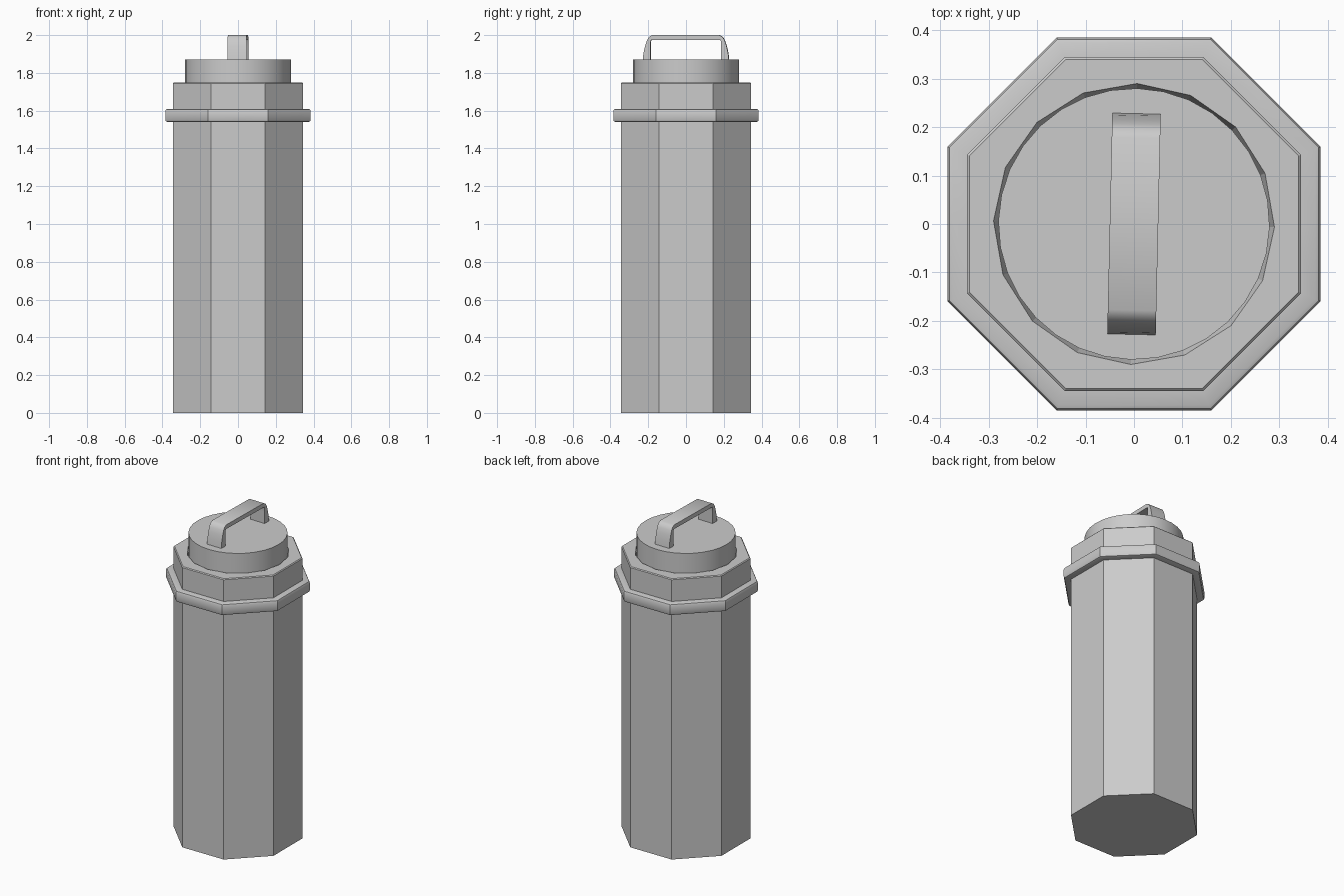
import bpy, bmesh, math
from math import cos, sin, pi, radians

if "Cube" in bpy.data.objects:
    bpy.data.objects.remove(bpy.data.objects["Cube"])

TWIST = radians(-1.3)   # lid assembly is turned very slightly


def make_object(name, bm, smooth_angle=None):
    bmesh.ops.recalc_face_normals(bm, faces=bm.faces)
    mesh = bpy.data.meshes.new(name)
    bm.to_mesh(mesh)
    bm.free()
    obj = bpy.data.objects.new(name, mesh)
    bpy.context.collection.objects.link(obj)
    if smooth_angle:
        bpy.ops.object.select_all(action='DESELECT')
        obj.select_set(True)
        bpy.context.view_layer.objects.active = obj
        bpy.ops.object.shade_smooth_by_angle(angle=radians(smooth_angle))
    return obj


def circle(n, r, z, turn=0.0):
    return [(r * cos(2 * pi * i / n + turn), r * sin(2 * pi * i / n + turn), z)
            for i in range(n)]


def octagon(apothem, z):
    # octagon with flats on the axes: 8 side middles alternating with 8 corners
    corner = apothem / cos(pi / 8)
    return [((corner if i % 2 else apothem) * cos(pi * i / 8),
             (corner if i % 2 else apothem) * sin(pi * i / 8), z) for i in range(16)]


def loft(name, rings, smooth_angle=None):
    bm = bmesh.new()
    loops = [[bm.verts.new(p) for p in ring] for ring in rings]
    n = len(rings[0])
    for a, b in zip(loops, loops[1:]):
        for i in range(n):
            j = (i + 1) % n
            bm.faces.new((a[i], a[j], b[j], b[i]))
    bm.faces.new(loops[0])
    bm.faces.new(loops[-1])
    return make_object(name, bm, smooth_angle)


# Octagonal body with a tapered 16-sided recess for the lid
loft("body", [octagon(0.345, 0), octagon(0.345, 1.745), octagon(0.34, 1.75),
              circle(16, 0.29, 1.75, TWIST), circle(16, 0.262, 1.65, TWIST)])

# Raised collar with softened edges
loft("collar", [octagon(0.33, 1.54), octagon(0.374, 1.54), octagon(0.381, 1.543),
                octagon(0.385, 1.552), octagon(0.385, 1.598), octagon(0.381, 1.607),
                octagon(0.374, 1.61), octagon(0.33, 1.61)], 30)

# Round lid
loft("lid", [circle(32, 0.28, 1.66, TWIST), circle(32, 0.28, 1.87, TWIST)], 30)

# Carry handle: paired outer and inner profile points for one half, mirrored
half = [((0.229, 1.86), (0.186, 1.86)), ((0.224, 1.905), (0.186, 1.90)),
        ((0.215, 1.945), (0.186, 1.94)), ((0.206, 1.972), (0.186, 1.965)),
        ((0.195, 1.99), (0.184, 1.973)), ((0.178, 2.0), (0.178, 1.974))]
profile = half + [((-o[0], o[1]), (-i[0], i[1])) for o, i in reversed(half)]
bm = bmesh.new()
sections = [[bm.verts.new((x, y, z)) for x, (y, z) in
             ((-0.05, o), (0.05, o), (0.05, i), (-0.05, i))] for o, i in profile]
for a, b in zip(sections, sections[1:]):
    for k in range(4):
        m = (k + 1) % 4
        bm.faces.new((a[k], a[m], b[m], b[k]))
bm.faces.new(sections[0])
bm.faces.new(sections[-1])
handle = make_object("handle", bm, 50)
handle.rotation_euler.z = TWIST
